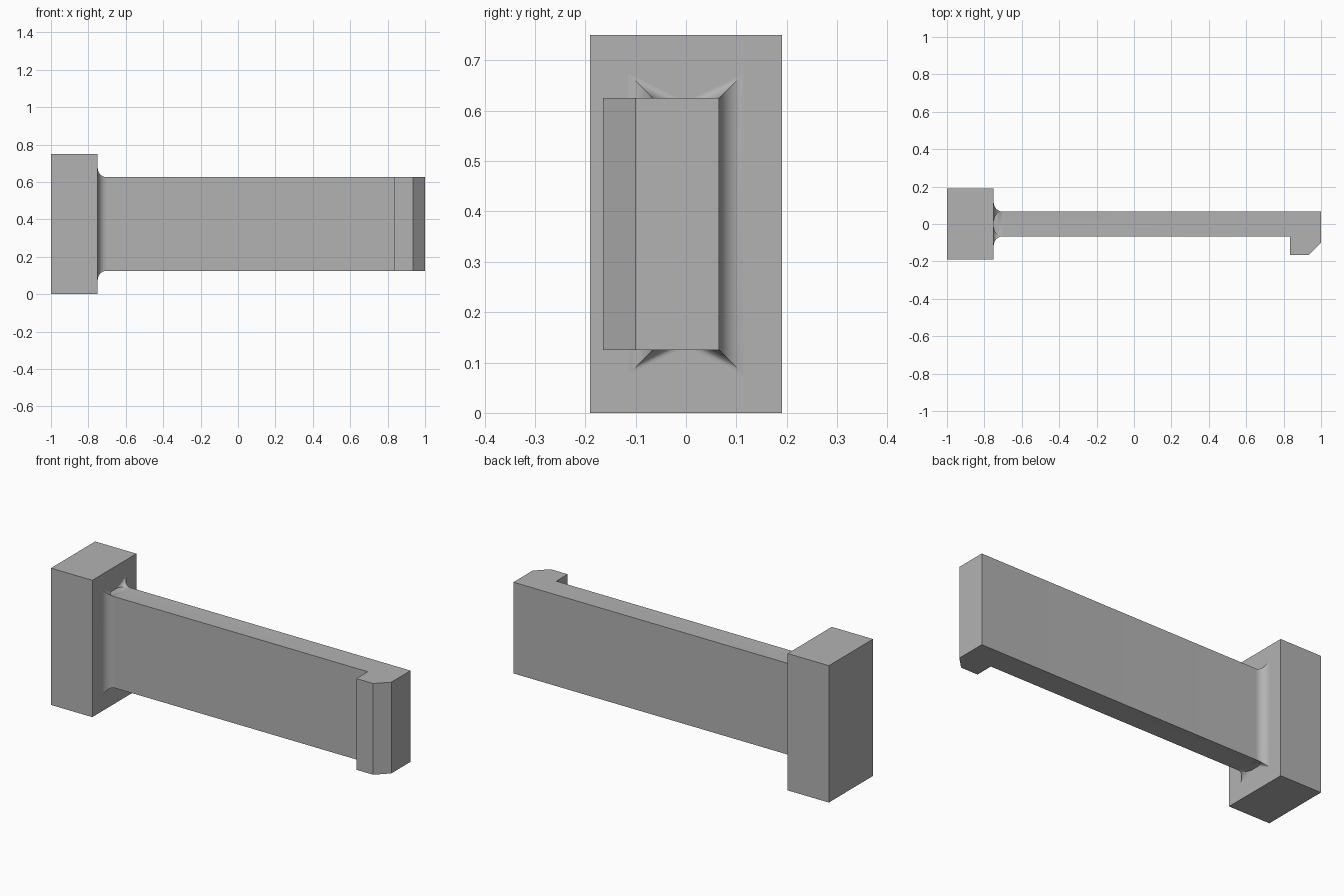
import bpy, bmesh
from math import sin, cos, pi, radians

cube = bpy.data.objects.get("Cube")
if cube:
    bpy.data.objects.remove(cube, do_unlink=True)

grey = bpy.data.materials.new("plain grey")
grey.use_nodes = True
grey.diffuse_color = (0.45, 0.45, 0.45, 1)
grey.node_tree.nodes["Principled BSDF"].inputs["Base Color"].default_value = grey.diffuse_color

BASE_X = -0.75          # face of the base block
MID_Z = 0.375           # middle height
HALF_T, HALF_H = 0.066, 0.25   # half thickness and half height of the arm
FILLET, STEPS = 0.049, 10


def finish(bm, name):
    """Turn a bmesh into a shaded, coloured object."""
    bmesh.ops.recalc_face_normals(bm, faces=bm.faces[:])
    mesh = bpy.data.meshes.new(name)
    bm.to_mesh(mesh)
    bm.free()
    mesh.materials.append(grey)
    obj = bpy.data.objects.new(name, mesh)
    bpy.context.collection.objects.link(obj)
    bpy.ops.object.select_all(action='DESELECT')
    obj.select_set(True)
    bpy.context.view_layer.objects.active = obj
    bpy.ops.object.shade_smooth_by_angle(angle=radians(30))
    return obj


# Base block
bm = bmesh.new()
bmesh.ops.create_cube(bm, size=1)
bmesh.ops.scale(bm, vec=(0.25, 0.382, 0.75), verts=bm.verts[:])
bmesh.ops.translate(bm, vec=(-0.875, 0, MID_Z), verts=bm.verts[:])
finish(bm, "base_block")

# Arm with chamfered hook: plan profile raised to the arm height
root_x = BASE_X + FILLET
profile = [(root_x, -HALF_T), (0.833, -HALF_T), (0.833, -0.165),
           (0.935, -0.165), (1, -0.1), (1, HALF_T), (root_x, HALF_T)]
bm = bmesh.new()
low, high = [[bm.verts.new((x, y, MID_Z + s * HALF_H)) for x, y in profile]
             for s in (-1, 1)]
bm.faces.new(low)
bm.faces.new(high)
for i in range(len(profile) - 1):
    bm.faces.new((low[i], low[i + 1], high[i + 1], high[i]))


# Flared root: corners spread outward, the narrow sides dip back to the arm
def root_ring(angle):
    x = root_x - FILLET * sin(angle)
    d = FILLET * (1 - cos(angle))
    out, inn = HALF_T + d, HALF_T - d
    tall = HALF_H + d
    ring = [(out, -tall), (out, tall), (inn, HALF_H), (-inn, HALF_H),
            (-out, tall), (-out, -tall), (-inn, -HALF_H), (inn, -HALF_H)]
    return [bm.verts.new((x, y, MID_Z + z)) for y, z in ring]


rings = [root_ring(pi / 2 * k / STEPS) for k in range(STEPS + 1)]
for a, b in zip(rings, rings[1:]):
    for i in range(len(a)):
        j = (i + 1) % len(a)
        bm.faces.new((a[i], a[j], b[j], b[i]))
bmesh.ops.remove_doubles(bm, verts=bm.verts[:], dist=0.0001)
finish(bm, "hooked_arm")
